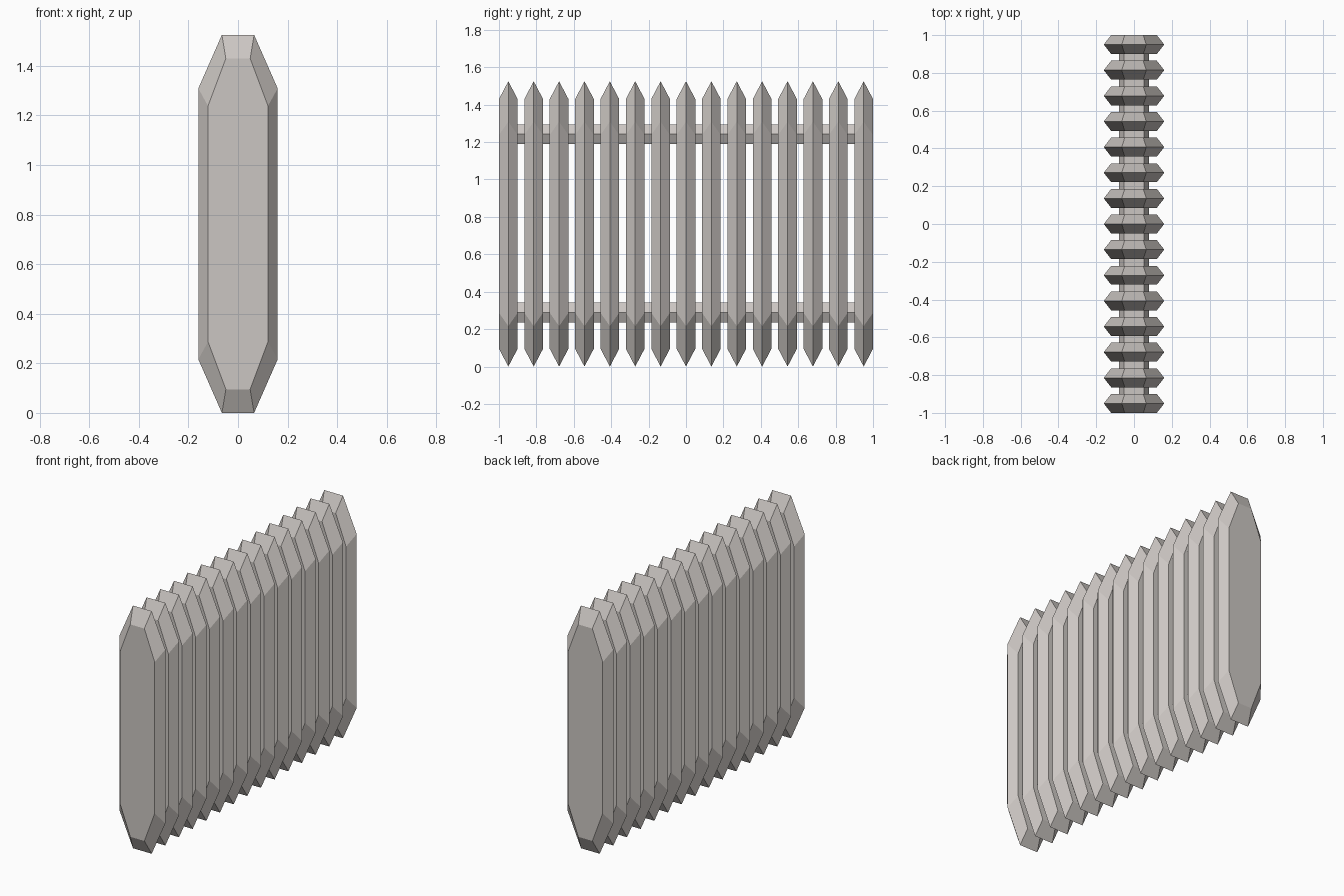
import bpy, bmesh

if "Cube" in bpy.data.objects:
    bpy.data.objects.remove(bpy.data.objects["Cube"])

paint = bpy.data.materials.new("warm grey paint")
paint.diffuse_color = (0.60, 0.565, 0.54, 1)
paint.use_nodes = True
paint.node_tree.nodes["Principled BSDF"].inputs["Base Color"].default_value = paint.diffuse_color


def loft(name, rings):
    """Skin a closed solid through matching rings of (x, z) points placed at y."""
    bm = bmesh.new()
    loops = [[bm.verts.new((x, y, z)) for x, z in pts] for y, pts in rings]
    bm.faces.new(loops[0])
    bm.faces.new(loops[-1])
    n = len(loops[0])
    for a, b in zip(loops, loops[1:]):
        for i in range(n):
            j = (i + 1) % n
            bm.faces.new((a[i], a[j], b[j], b[i]))
    bmesh.ops.recalc_face_normals(bm, faces=bm.faces)
    mesh = bpy.data.meshes.new(name)
    bm.to_mesh(mesh)
    bm.free()
    mesh.materials.append(paint)
    obj = bpy.data.objects.new(name, mesh)
    bpy.context.collection.objects.link(obj)
    return obj


def octagon(narrow, wide, z0, z1, z2, z3):
    right = [(narrow, z0), (wide, z1), (wide, z2), (narrow, z3)]
    return right + [(-x, z) for x, z in reversed(right)]


# Radiator fins: wide ridge in the middle, smaller flat faces front and back
ridge = octagon(0.065, 0.16, 0.0, 0.216, 1.309, 1.525)
flat = octagon(0.049, 0.121, 0.095, 0.287, 1.238, 1.43)
COUNT, HALF = 15, 0.05
first = loft("radiator_fin_1", [(-HALF, flat), (0, ridge), (HALF, flat)])
for i in range(COUNT):
    fin = first
    if i:
        fin = bpy.data.objects.new(f"radiator_fin_{i + 1}", first.data)
        bpy.context.collection.objects.link(fin)
    fin.location.y = -0.95 + i * 1.9 / (COUNT - 1)

# Six-sided pipes joining the fins
for name, z in (("lower_pipe", 0.288), ("upper_pipe", 1.242)):
    h = 0.053
    hexagon = [(0.079, z), (0.052, z + h), (-0.052, z + h),
               (-0.079, z), (-0.052, z - h), (0.052, z - h)]
    loft(name, [(-0.95, hexagon), (0.95, hexagon)])
